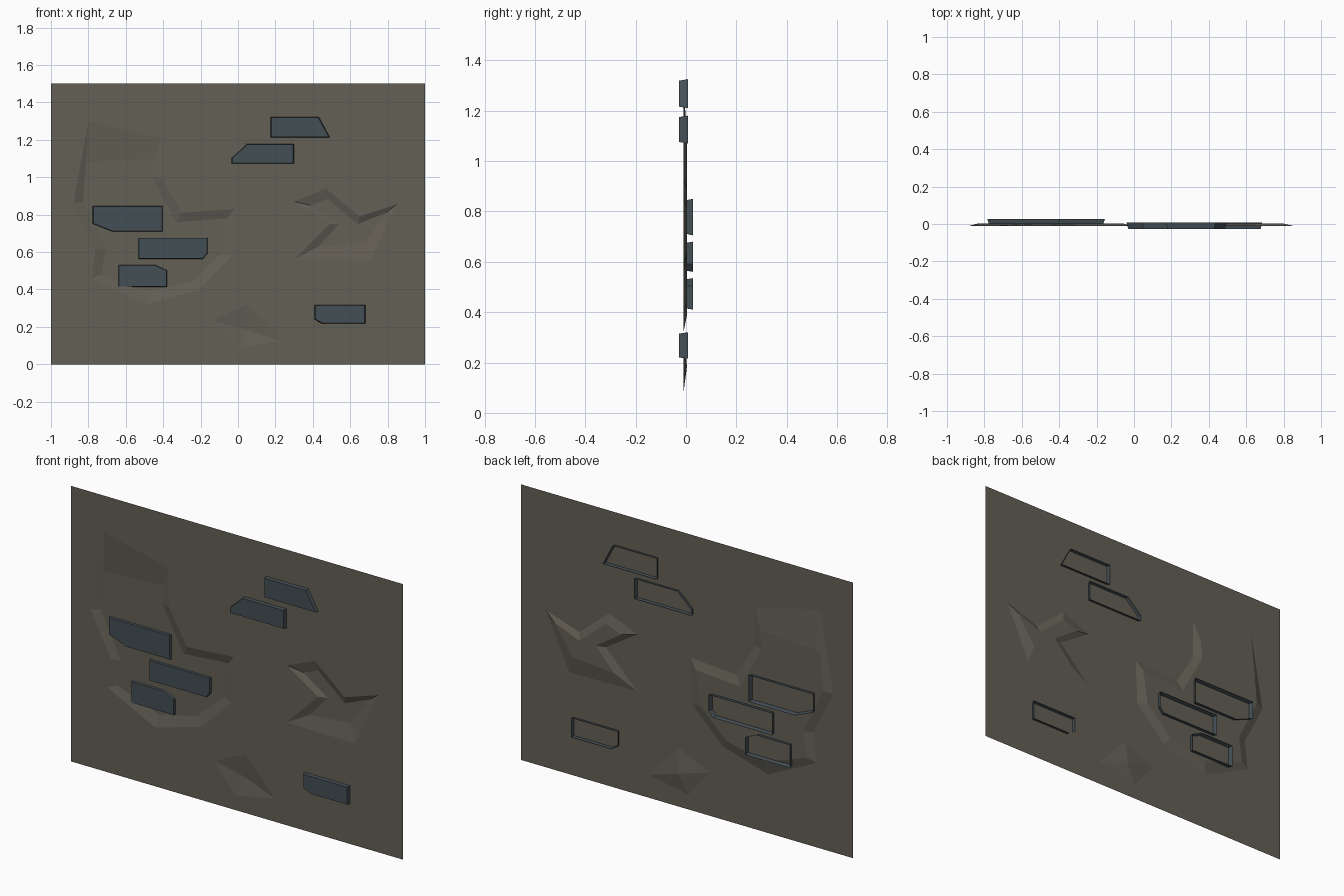
import bpy
import bmesh
from mathutils import Vector

cube = bpy.data.objects.get("Cube")
if cube:
    bpy.data.objects.remove(cube, do_unlink=True)

WALL_Y, DENT_Y = -0.01, 0.004   # plaster surface and bottom of the dents
BRICK_DEPTH = 0.035


def make_material(name, rgb):
    material = bpy.data.materials.new(name)
    material.use_nodes = True
    color = (*rgb, 1)
    material.diffuse_color = color
    shader = material.node_tree.nodes["Principled BSDF"]
    shader.inputs["Base Color"].default_value = color
    shader.inputs["Roughness"].default_value = 0.9
    return material


def finish_object(name, bm, material):
    mesh = bpy.data.meshes.new(name)
    bm.to_mesh(mesh)
    bm.free()
    mesh.materials.append(material)
    obj = bpy.data.objects.new(name, mesh)
    bpy.context.scene.collection.objects.link(obj)
    return obj


def add_ring(bm, points, y):
    """Vertices of an outline standing in the wall plane."""
    return [bm.verts.new((x, y, z)) for x, z in points]


def ring_edges(bm, ring):
    return [bm.edges.new((a, b)) for a, b in zip(ring, ring[1:] + ring[:1])]


def bridge(bm, outer, inner):
    """Sloping sides between two matching outlines."""
    count = len(outer)
    for i in range(count):
        j = (i + 1) % count
        bm.faces.new((outer[i], outer[j], inner[j], inner[i]))


plaster = make_material("weathered plaster", (0.125, 0.115, 0.092))
brick_blue = make_material("slate blue brick", (0.056, 0.078, 0.091))

# Dent outlines: rim at the wall surface and floor pushed inwards
large_rim = [(-.8, 1.3), (-.41, 1.21), (-.41, 1), (-.3, .81), (-.02, .83),
             (-.03, .58), (-.21, .4), (-.49, .32), (-.78, .46), (-.76, .62),
             (-.88, .86)]
large_floor = [(-.81, 1.08), (-.45, 1.1), (-.46, 1), (-.33, .76), (-.06, .78),
               (-.09, .59), (-.25, .44), (-.48, .39), (-.73, .48), (-.71, .62),
               (-.83, .87)]
angular_rim = [(.3, .87), (.47, .94), (.65, .79), (.85, .855), (.71, .555),
               (.3, .56), (.49, .75)]
angular_floor = [(.39, .85), (.48, .885), (.64, .75), (.79, .81), (.68, .65),
                 (.43, .63), (.54, .75)]
pit_rim = [(.05, .32), (.23, .125), (-.01, .08), (-.135, .235)]
pit_apex = (.045, .185)

# Wall: a flat sheet with the dents let into it
bm = bmesh.new()
border = add_ring(bm, [(-1, 0), (1, 0), (1, 1.5), (-1, 1.5)], WALL_Y)
rims = [add_ring(bm, rim, WALL_Y) for rim in (large_rim, angular_rim, pit_rim)]
edges = []
for ring in [border] + rims:
    edges += ring_edges(bm, ring)
bmesh.ops.triangle_fill(bm, edges=edges, use_beauty=True, normal=(0, -1, 0))
for rim, outline in zip(rims, (large_floor, angular_floor)):
    floor = add_ring(bm, outline, DENT_Y)
    bridge(bm, rim, floor)
    bm.faces.new(floor)
apex = add_ring(bm, [pit_apex], DENT_Y)[0]
pit = rims[-1]
for a, b in zip(pit, pit[1:] + pit[:1]):
    bm.faces.new((a, b, apex))
bm.normal_update()
for face in bm.faces:
    if face.normal.y > 0:
        face.normal_flip()
finish_object("plaster_wall", bm, plaster)


def make_brick(name, outline, front_y):
    """Chipped brick, open at the back, tapering slightly to its front."""
    bm = bmesh.new()
    xs, zs = zip(*outline)
    cx, cz = (min(xs) + max(xs)) / 2, (min(zs) + max(zs)) / 2
    face_outline = [(cx + (x - cx) * 0.94, cz + (z - cz) * 0.9) for x, z in outline]
    back = add_ring(bm, outline, front_y + BRICK_DEPTH)
    front = add_ring(bm, face_outline, front_y)
    bridge(bm, back, front)
    bm.faces.new(front)
    # Turn every face away from the middle of the brick
    bm.normal_update()
    centre = Vector((cx, front_y + BRICK_DEPTH / 2, cz))
    for face in bm.faces:
        if face.normal.dot(face.calc_center_median() - centre) < 0:
            face.normal_flip()
    finish_object(name, bm, brick_blue)


# Bricks standing proud of the wall, and bricks lying in the large dent
PROUD, SUNK = -0.028, -0.007
make_brick("upper_brick_right", [(.17, 1.325), (.435, 1.325), (.495, 1.21),
                                 (.17, 1.21)], PROUD)
make_brick("upper_brick_left", [(.045, 1.18), (.305, 1.18), (.305, 1.07),
                                (-.04, 1.07), (-.04, 1.1)], PROUD)
make_brick("lower_brick", [(.405, .32), (.685, .32), (.685, .215),
                           (.445, .215), (.405, .24)], PROUD)
make_brick("dent_brick_top", [(-.785, .85), (-.395, .85), (-.395, .705),
                              (-.675, .705), (-.785, .75)], SUNK)
make_brick("dent_brick_middle", [(-.54, .68), (-.155, .68), (-.155, .59),
                                 (-.18, .56), (-.54, .56)], SUNK)
make_brick("dent_brick_bottom", [(-.645, .535), (-.44, .535), (-.375, .505),
                                 (-.375, .41), (-.645, .41)], SUNK)
